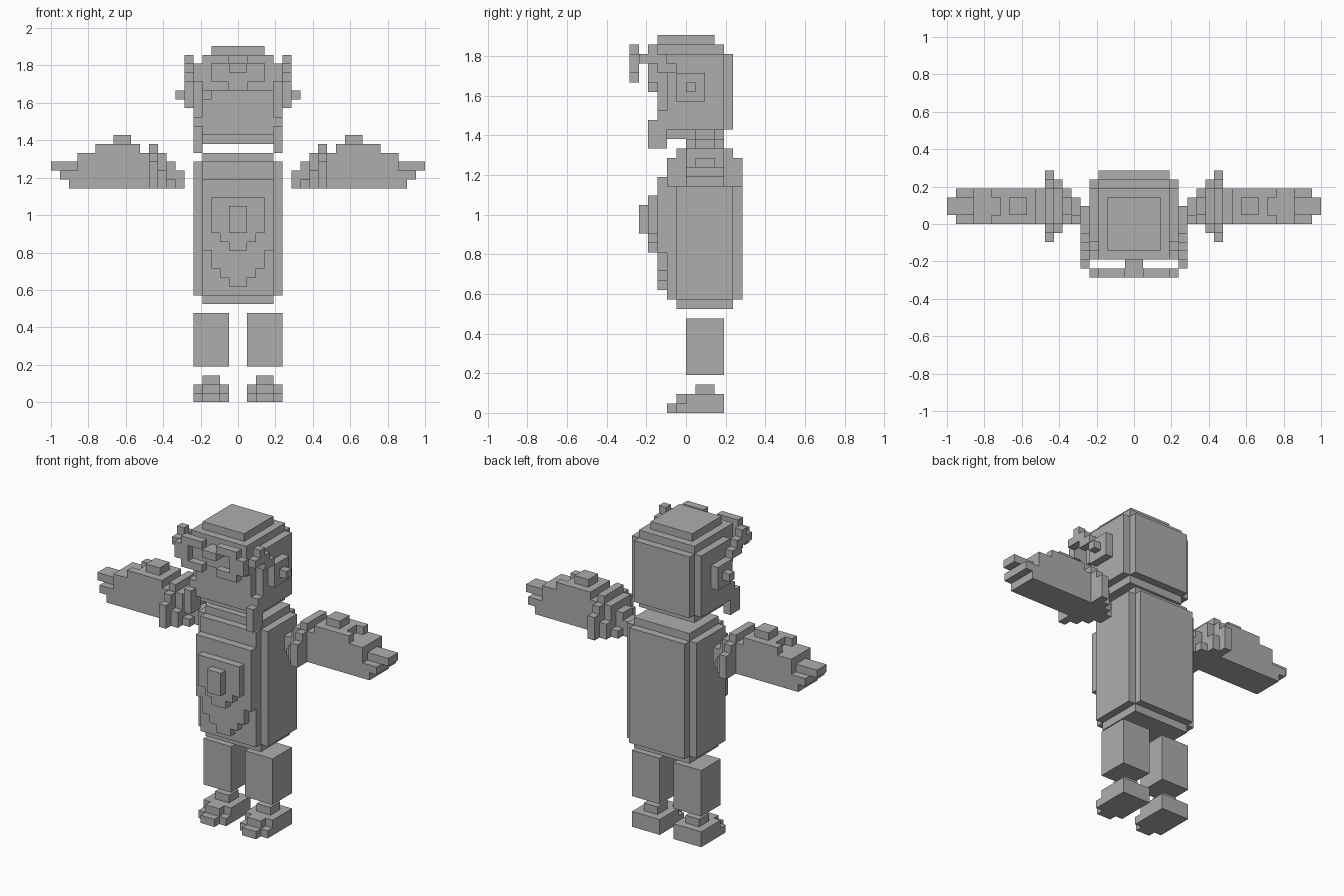
import bpy
import bmesh
import math
from mathutils import Vector

UNIT = 1 / 21  # edge of one block

cube = bpy.data.objects.get("Cube")
if cube:
    bpy.data.objects.remove(cube, do_unlink=True)

grey = bpy.data.materials.new("plain_grey")
grey.use_nodes = True
colour = (0.42, 0.42, 0.42, 1)
grey.diffuse_color = colour
grey.node_tree.nodes["Principled BSDF"].inputs["Base Color"].default_value = colour


def block(x, y, z):
    """Cells inside a box given as (low, high) spans."""
    return {(i, j, k) for i in range(*x) for j in range(*y) for k in range(*z)}


def centred(half, y, z):
    return block((-half, half), y, z)


def mirrored(cells):
    """The same cells on the other side of the body."""
    return {(-i - 1, j, k) for i, j, k in cells}


def both_sides(cells):
    return cells | mirrored(cells)


def build(name, cells):
    """Skin the exposed sides of the cells and merge flat areas."""
    bm = bmesh.new()
    for cell in cells:
        for axis in range(3):
            for side in (0, 1):
                neighbour = list(cell)
                neighbour[axis] += 2 * side - 1
                if tuple(neighbour) in cells:
                    continue
                u, v = (axis + 1) % 3, (axis + 2) % 3
                corners = []
                for du, dv in ((0, 0), (1, 0), (1, 1), (0, 1)):
                    corner = Vector(cell)
                    corner[axis] += side
                    corner[u] += du
                    corner[v] += dv
                    corners.append(bm.verts.new(corner * UNIT))
                bm.faces.new(corners if side else corners[::-1])
    bmesh.ops.remove_doubles(bm, verts=bm.verts, dist=UNIT / 10)
    bmesh.ops.dissolve_limit(bm, angle_limit=math.radians(1),
                             verts=bm.verts, edges=bm.edges)
    mesh = bpy.data.meshes.new(name)
    bm.to_mesh(mesh)
    bm.free()
    mesh.materials.append(grey)
    bpy.context.collection.objects.link(bpy.data.objects.new(name, mesh))


def build_pair(name, cells):
    build("left_" + name, cells)
    build("right_" + name, mirrored(cells))


# Feet with a raised ankle and a stepped middle toe
foot = block((1, 5), (0, 4), (0, 2)) | block((1, 5), (-1, 0), (0, 1))
foot |= block((2, 4), (-1, 0), (0, 2)) | block((2, 4), (-2, -1), (0, 1))
foot |= block((2, 4), (1, 3), (2, 3))
build_pair("foot", foot)

# Legs
build_pair("leg", block((1, 5), (0, 4), (4, 10)))

# Torso with chamfer-like outer plates
torso = centred(5, (-1, 5), (12, 27))
torso |= centred(4, (-2, 6), (12, 27))
torso |= centred(4, (-1, 5), (11, 28))
build("torso", torso)

# Tapering chest plate, inner shield and central stud
chest = set()
for half, low, high in ((4, 17, 25), (3, 15, 17), (2, 14, 15), (1, 13, 14)):
    chest |= centred(half, (-3, -2), (low, high))
build("chest_plate", chest)
shield = set()
for half, low, high in ((3, 19, 23), (2, 18, 19), (1, 17, 18)):
    shield |= centred(half, (-4, -3), (low, high))
build("chest_shield", shield)
build("chest_stud", centred(1, (-5, -4), (19, 22)))

# Arms with a raised muscle and stepped fingertips
arm = block((10, 18), (0, 4), (24, 28))
arm |= block((11, 15), (0, 4), (28, 29))
for y in (0, 3):
    arm |= block((15, 16), (y, y + 1), (28, 29))
arm |= block((12, 14), (1, 3), (29, 30))
arm |= block((18, 21), (1, 3), (26, 27))
arm |= block((18, 20), (0, 4), (25, 26))
arm |= block((18, 19), (0, 4), (24, 25))
build_pair("arm", arm)

# Shoulder ruff, stepped plates shrinking toward the body
ruff = set()
for step in range(4):
    for rise in range(3):
        inset = step + rise
        if inset > 3:
            continue
        low = 24 if rise == 0 else 26 - step + rise
        ruff |= block((9 - step, 10 - step), (inset - 2, 6 - inset),
                      (low, 27 - step + rise))
ruff |= block((8, 9), (0, 4), (24, 28))
ruff |= block((7, 8), (1, 3), (24, 27))
ruff |= block((6, 7), (1, 3), (24, 26))
build_pair("shoulder_ruff", ruff)

# Head with a stepped crown and a narrower neck slab
head = centred(5, (-2, 4), (30, 38))
head |= centred(4, (-3, 5), (30, 38))
head |= centred(4, (-4, 4), (38, 39))
head |= centred(3, (-3, 3), (39, 40))
head |= centred(4, (-2, 4), (29, 30))
build("head", head)

# Fringe with one longer lock
build("fringe", centred(4, (-4, -3), (35, 38))
      | block((-4, -3), (-4, -3), (34, 35)))

# Whiskers hanging from the jaw
whisker = block((4, 5), (-4, -2), (28, 31))
whisker |= block((4, 5), (-3, -1), (30, 32))
build_pair("whisker", whisker)

# Ears
build_pair("ear", block((5, 6), (-1, 2), (33, 36))
           | block((6, 7), (0, 1), (34, 35)))

# Eyeglasses: two rims, bridge, and arms running back to the ears
rim = block((1, 4), (-6, -5), (35, 39))
rim -= block((1, 3), (-6, -5), (36, 38))
rim |= block((4, 5), (-6, -5), (36, 38))
bridge = centred(1, (-6, -4), (37, 38))
build("glasses_front", both_sides(rim) | bridge)
glasses_arm = block((5, 6), (-5, -4), (37, 38))
glasses_arm |= block((5, 6), (-4, -3), (37, 39))
glasses_arm |= block((5, 6), (-3, -1), (36, 37))
glasses_arm |= block((5, 6), (-3, -2), (37, 38))
build_pair("glasses_arm", glasses_arm)
